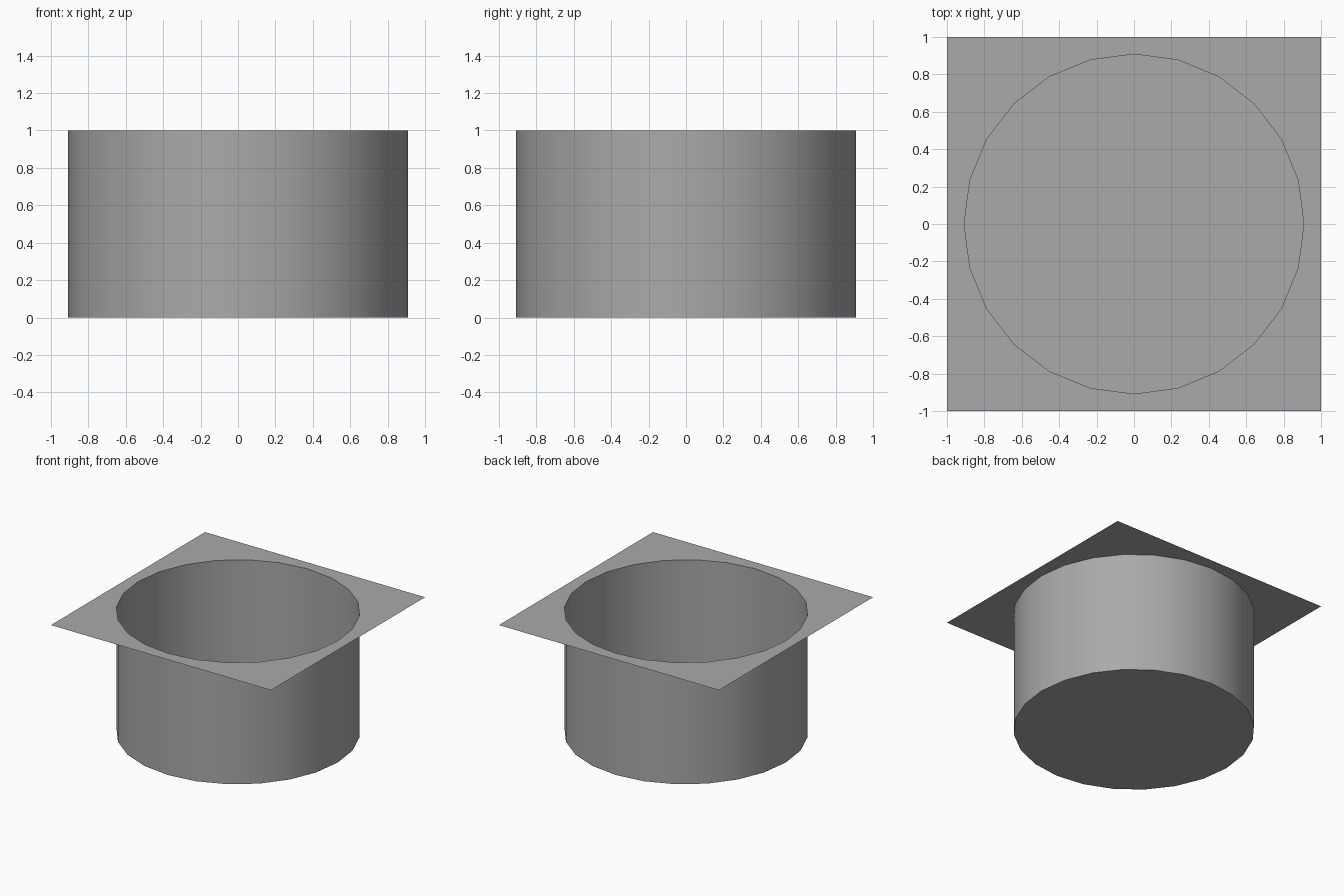
import bpy, bmesh
from math import sin, cos, tau

SIDES = 24
RADIUS = 0.908
HEIGHT = 1.0

cube = bpy.data.objects.get("Cube")
if cube:
    bpy.data.objects.remove(cube, do_unlink=True)

# Single grey material
GREY = (0.4, 0.4, 0.4, 1)
grey = bpy.data.materials.new("plain grey")
grey.use_nodes = True
grey.diffuse_color = GREY
grey.node_tree.nodes["Principled BSDF"].inputs["Base Color"].default_value = GREY


def ring(bm, z, square=False):
    """Ring of vertices on the circle, or pushed out to the unit square."""
    verts = []
    for i in range(SIDES):
        c, s = cos(tau * i / SIDES), sin(tau * i / SIDES)
        r = 1 / max(abs(c), abs(s)) if square else RADIUS
        verts.append(bm.verts.new((c * r, s * r, z)))
    return verts


def bridge(bm, a, b):
    for i in range(SIDES):
        j = (i + 1) % SIDES
        bm.faces.new((a[i], a[j], b[j], b[i]))


def finish(bm, name):
    mesh = bpy.data.meshes.new(name)
    bm.to_mesh(mesh)
    bm.free()
    mesh.materials.append(grey)
    obj = bpy.data.objects.new(name, mesh)
    bpy.context.collection.objects.link(obj)
    return obj


# Round open cup: floor and thin wall
bm = bmesh.new()
base, rim = ring(bm, 0), ring(bm, HEIGHT)
bm.faces.new(base[::-1])
bridge(bm, base, rim)
cup = finish(bm, "round_cup")
bpy.ops.object.select_all(action='DESELECT')
cup.select_set(True)
bpy.context.view_layer.objects.active = cup
bpy.ops.object.shade_smooth_by_angle()

# Thin square flange with a round opening
bm = bmesh.new()
bridge(bm, ring(bm, HEIGHT, square=True), ring(bm, HEIGHT))
finish(bm, "square_flange")
